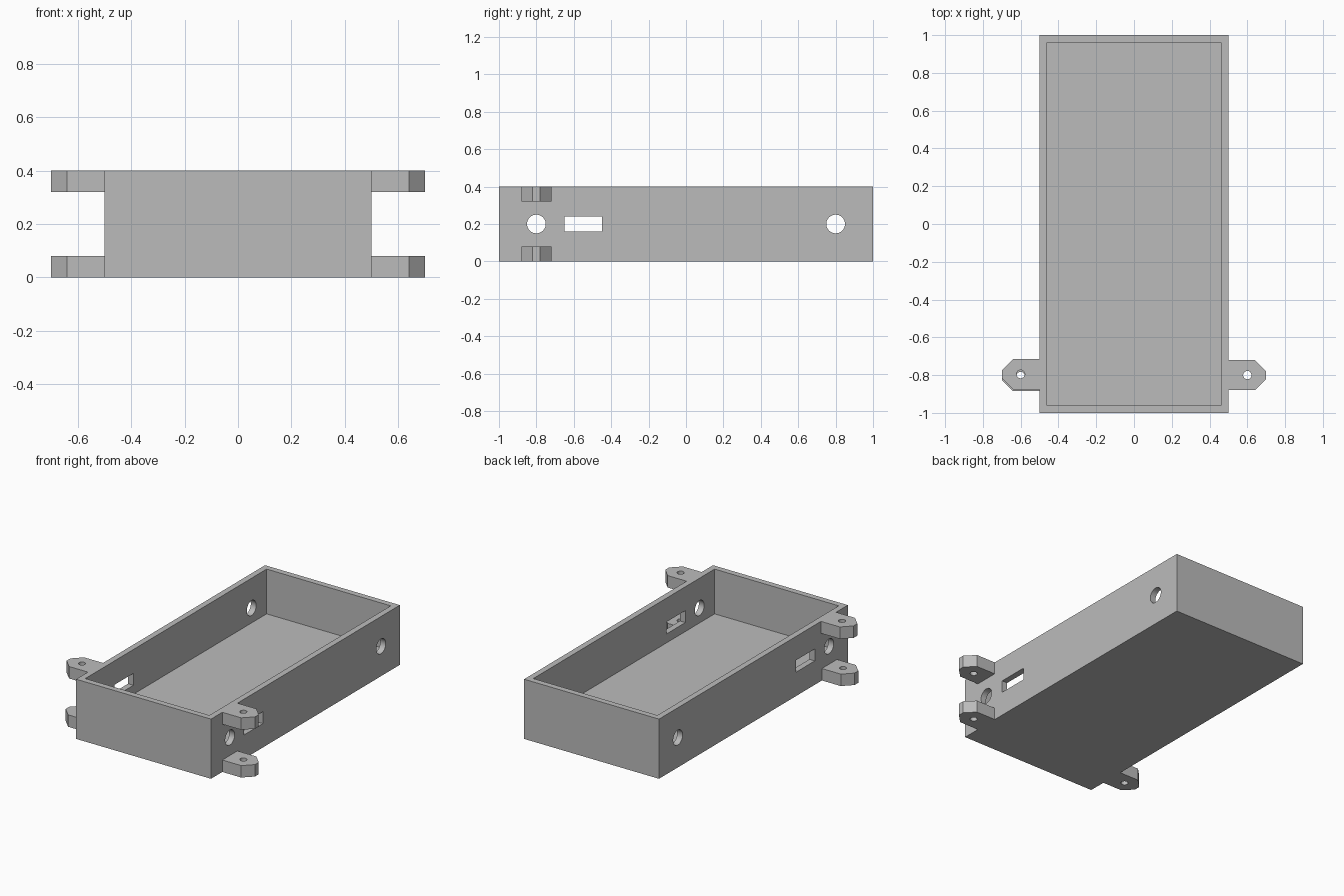
import bpy, bmesh
from math import pi
from mathutils import Matrix, Vector

if "Cube" in bpy.data.objects:
    bpy.data.objects.remove(bpy.data.objects["Cube"], do_unlink=True)

grey = bpy.data.materials.new("plain grey")
grey.use_nodes = True
color = (0.5, 0.5, 0.5, 1)
grey.diffuse_color = color
grey.node_tree.nodes["Principled BSDF"].inputs["Base Color"].default_value = color


def finish(name, bm):
    mesh = bpy.data.meshes.new(name)
    bmesh.ops.recalc_face_normals(bm, faces=bm.faces)
    bm.to_mesh(mesh)
    bm.free()
    mesh.materials.append(grey)
    obj = bpy.data.objects.new(name, mesh)
    bpy.context.collection.objects.link(obj)
    return obj


def box(name, low, high):
    low, high = Vector(low), Vector(high)
    bm = bmesh.new()
    bmesh.ops.create_cube(bm, size=1, matrix=Matrix.Translation((low + high) / 2)
                          @ Matrix.Diagonal((*(high - low), 1)))
    return finish(name, bm)


def rod(name, center, radius, length, rotation=Matrix()):
    bm = bmesh.new()
    bmesh.ops.create_cone(bm, cap_ends=True, segments=32, radius1=radius, radius2=radius,
                          depth=length, matrix=Matrix.Translation(center) @ rotation)
    return finish(name, bm)


def prism(name, outline, z, height):
    bm = bmesh.new()
    face = bm.faces.new([bm.verts.new((x, y, z)) for x, y in outline])
    top = bmesh.ops.extrude_face_region(bm, geom=[face])["geom"]
    bmesh.ops.translate(bm, vec=(0, 0, height),
                        verts=[v for v in top if isinstance(v, bmesh.types.BMVert)])
    return finish(name, bm)


def cut(target, cutters):
    for cutter in cutters:
        cutter.hide_render = True
        mod = target.modifiers.new("cut", "BOOLEAN")
        mod.operation = "DIFFERENCE"
        mod.solver = "EXACT"
        mod.object = cutter
        bpy.context.view_layer.objects.active = target
        bpy.ops.object.modifier_apply(modifier=mod.name)
        bpy.data.objects.remove(cutter, do_unlink=True)
    # Smooth only the round hole walls
    bpy.ops.object.select_all(action="DESELECT")
    target.select_set(True)
    bpy.context.view_layer.objects.active = target
    bpy.ops.object.shade_smooth_by_angle(angle=pi / 6)


# Open tray with a thick floor, round side holes and a slot through both sides
tray = box("tray", (-0.5, -1, 0), (0.5, 1, 0.4))
sideways = Matrix.Rotation(pi / 2, 4, "Y")
cut(tray, [
    box("cavity_cutter", (-0.46, -0.96, 0.1), (0.46, 0.96, 0.5)),
    rod("front_hole_cutter", (0, -0.8, 0.2), 0.05, 2, sideways),
    rod("back_hole_cutter", (0, 0.8, 0.2), 0.05, 2, sideways),
    box("slot_cutter", (-1, -0.65, 0.16), (1, -0.45, 0.24)),
])

# Drilled mounting lugs with chamfered tips, upper and lower on each side
for side, s in (("left", 1), ("right", -1)):
    for level, z, shift in (("lower", 0, -0.005), ("upper", 0.32, 0.005)):
        y = -0.8 + (shift if s < 0 else 0)
        half = [(0.5, 0.08), (0.64, 0.08), (0.7, 0.02)]
        outline = [(s * x, y + w) for x, w in half]
        outline += [(s * x, y - w) for x, w in reversed(half)]
        lug = prism(f"{side}_{level}_lug", outline, z, 0.08)
        cut(lug, [rod("bolt_hole_cutter", (s * 0.6, y, z + 0.04), 0.022, 0.3)])
